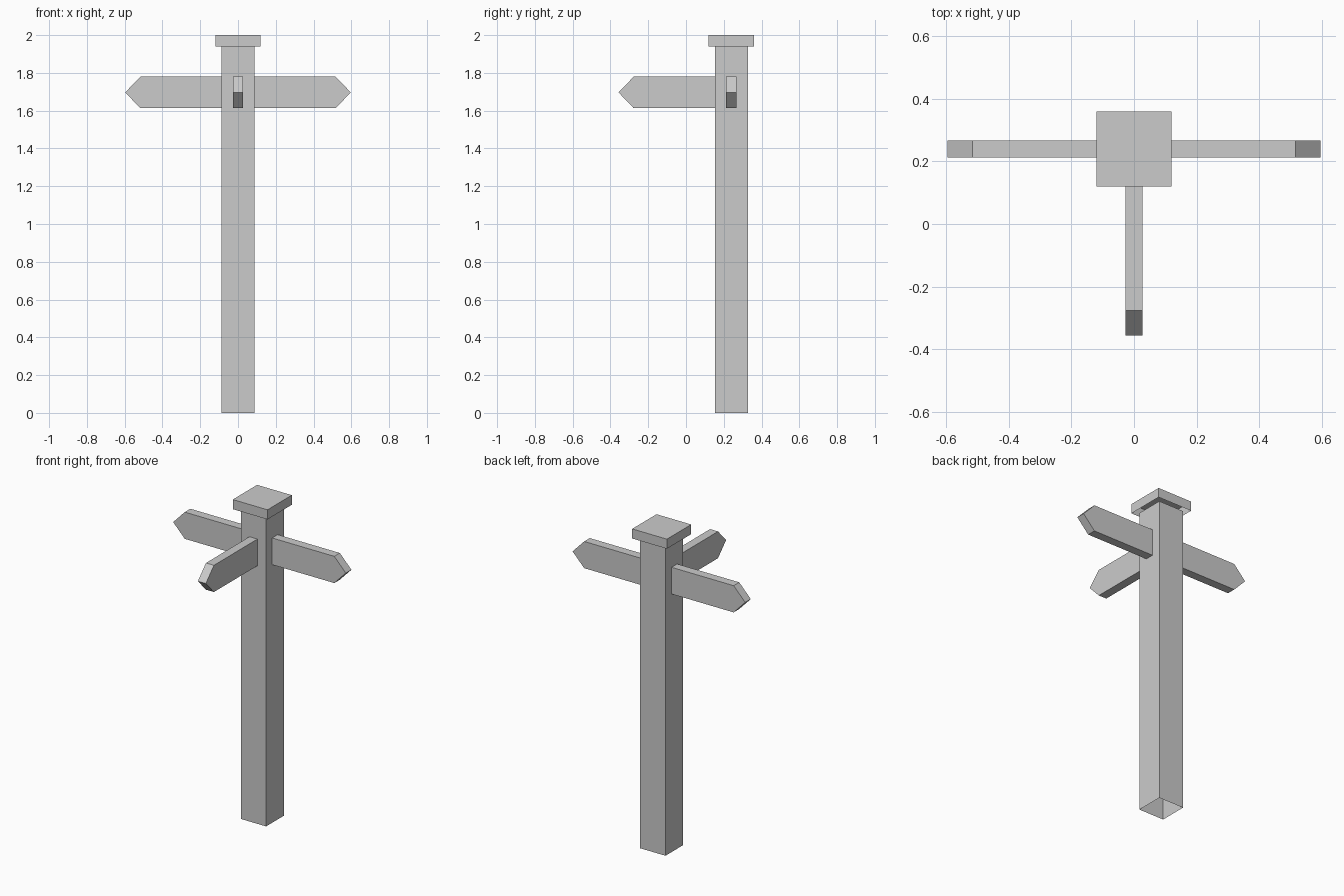
import bpy, bmesh, math
from mathutils import Matrix

if "Cube" in bpy.data.objects:
    bpy.data.objects.remove(bpy.data.objects["Cube"])

CENTRE_Y = 0.24      # post axis
POST = 0.0875        # half width of the post
grey = bpy.data.materials.new("plain grey")
grey.diffuse_color = (0.6, 0.6, 0.6, 1)
grey.use_nodes = True
grey.node_tree.nodes["Principled BSDF"].inputs["Base Color"].default_value = grey.diffuse_color


def finish(name, bm):
    mesh = bpy.data.meshes.new(name)
    bm.to_mesh(mesh)
    bm.free()
    mesh.materials.append(grey)
    obj = bpy.data.objects.new(name, mesh)
    bpy.context.collection.objects.link(obj)


def block(name, half, z0, z1, open_top):
    """Square block without a bottom face, optionally without a top."""
    bm = bmesh.new()
    bmesh.ops.create_cube(bm, size=1, matrix=Matrix.Translation((0, CENTRE_Y, (z0 + z1) / 2))
                          @ Matrix.Diagonal((2 * half, 2 * half, z1 - z0, 1)))
    bm.normal_update()
    gone = [f for f in bm.faces if f.normal.z < -0.5 or (open_top and f.normal.z > 0.5)]
    bmesh.ops.delete(bm, geom=gone, context='FACES_ONLY')
    finish(name, bm)


def arm(name, angle):
    """Pointed sign board, drawn along +x and turned about the post."""
    z0, z1, half = 1.613, 1.78, 0.0275
    outline = [(POST, z0), (0.517, z0), (0.597, (z0 + z1) / 2), (0.517, z1), (POST, z1)]
    bm = bmesh.new()
    face = bm.faces.new([bm.verts.new((x, -half, z)) for x, z in outline])
    new = bmesh.ops.extrude_face_region(bm, geom=[face], use_keep_orig=True)["geom"]
    bmesh.ops.translate(bm, verts=[v for v in new if isinstance(v, bmesh.types.BMVert)],
                        vec=(0, 2 * half, 0))
    bmesh.ops.recalc_face_normals(bm, faces=bm.faces)
    bm.transform(Matrix.Translation((0, CENTRE_Y, 0)) @ Matrix.Rotation(angle, 4, 'Z'))
    finish(name, bm)


# Hollow post and the cap sitting on it
block("post", POST, 0, 1.94, True)
block("cap", 0.12, 1.94, 2.0, False)

# Three direction boards
arm("right_board", 0)
arm("left_board", math.pi)
arm("front_board", -math.pi / 2)
